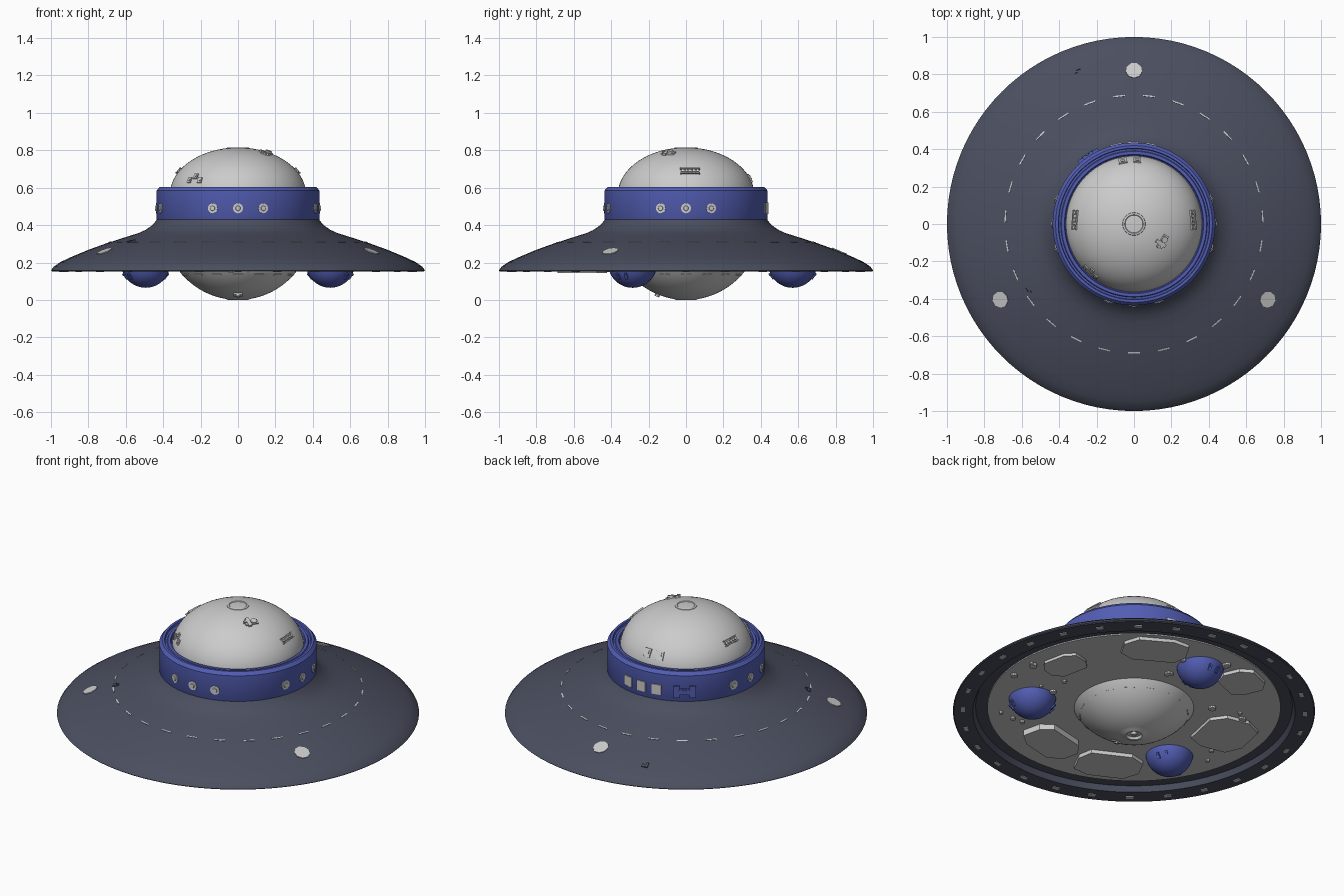
import bpy, bmesh, math, random
from mathutils import Vector, Matrix

if "Cube" in bpy.data.objects:
    bpy.data.objects.remove(bpy.data.objects["Cube"])

random.seed(4)
rad = math.radians


def material(name, color):
    m = bpy.data.materials.new(name)
    m.diffuse_color = (*color, 1)
    m.use_nodes = True
    m.node_tree.nodes["Principled BSDF"].inputs["Base Color"].default_value = m.diffuse_color
    return m


HULL = material("dark_slate", (0.07, 0.078, 0.115))
BLUE = material("blue", (0.085, 0.11, 0.45))


def finish(bm, name, mat=None, angle=35):
    bmesh.ops.recalc_face_normals(bm, faces=bm.faces)
    me = bpy.data.meshes.new(name)
    bm.to_mesh(me)
    bm.free()
    ob = bpy.data.objects.new(name, me)
    bpy.context.collection.objects.link(ob)
    if mat:
        me.materials.append(mat)
    bpy.ops.object.select_all(action='DESELECT')
    ob.select_set(True)
    bpy.context.view_layer.objects.active = ob
    bpy.ops.object.shade_smooth_by_angle(angle=rad(angle))
    return ob


def lathe(name, prof, mat=None, n=96, closed=False):
    """Revolve (radius, z) points about z; radius 0 becomes a pole."""
    bm = bmesh.new()
    rings = []
    for r, z in prof:
        if r == 0:
            rings.append([bm.verts.new((0, 0, z))] * n)
        else:
            rings.append([bm.verts.new((r * math.cos(2 * math.pi * i / n),
                                        r * math.sin(2 * math.pi * i / n), z)) for i in range(n)])
    pairs = list(zip(rings, rings[1:]))
    if closed:
        pairs.append((rings[-1], rings[0]))
    for a, b in pairs:
        for i in range(n):
            j = (i + 1) % n
            bm.faces.new(dict.fromkeys((a[i], a[j], b[j], b[i])))
    return finish(bm, name, mat)


def frame(pos, normal, az):
    """Local x = tangent, y = up the surface, z = outward normal."""
    z = Vector(normal).normalized()
    x = Vector((-math.sin(az), math.cos(az), 0))
    y = z.cross(x).normalized()
    m = Matrix((x, y, z)).transposed().to_4x4()
    m.translation = pos
    return m


def box(bm, m, size, off=(0, 0, 0)):
    bmesh.ops.create_cube(bm, size=1, matrix=m @ Matrix.Translation(off) @ Matrix.Diagonal((*size, 1)))


def disc(bm, m, r, depth, n=16, off=(0, 0, 0), r2=None):
    bmesh.ops.create_cone(bm, cap_ends=True, segments=n, radius1=r, radius2=r if r2 is None else r2,
                          depth=depth, matrix=m @ Matrix.Translation(off))


# Surface frames for placing details
TOP = [(1.0, .158), (.985, .178), (.95, .202), (.9, .226), (.8, .268), (.7, .304), (.6, .336),
       (.53, .358), (.495, .374), (.465, .395), (.445, .415), (.43, .435)]


def on_hull(r, deg):
    az = rad(deg)
    for (r1, z1), (r0, z0) in zip(TOP, TOP[1:]):
        if r0 <= r <= r1:
            s = (z0 - z1) / (r1 - r0)
            z = z1 + s * (r1 - r)
            break
    c, sn = math.cos(az), math.sin(az)
    return frame((r * c, r * sn, z), (s * c, s * sn, 1), az)


def on_band(deg, z):
    c, s = math.cos(rad(deg)), math.sin(rad(deg))
    return frame((.435 * c, .435 * s, z), (c, s, 0), rad(deg))


DA, DB, DZ = .365, .255, .56


def on_dome(deg, z):
    t = (z - DZ) / DB
    r = DA * math.sqrt(1 - t * t)
    c, s = math.cos(rad(deg)), math.sin(rad(deg))
    k = r / DA ** 2
    return frame((r * c, r * s, z), (k * c, k * s, t / DB), rad(deg))


def on_belly(deg, z):
    r = math.sqrt(.397 ** 2 - (z - .397) ** 2)
    c, s = math.cos(rad(deg)), math.sin(rad(deg))
    return frame((r * c, r * s, z), (r * c, r * s, z - .397), rad(deg))


# Main body
lathe("saucer_hull", [(0, .43)] + TOP[::-1] + [(.995, .153), (.89, .153), (.875, .185), (0, .185)], HULL)
lathe("underside_plate", [(0, .19), (.81, .19), (.81, .178), (0, .176)])
lathe("collar_band", [(.39, .425), (.432, .425), (.435, .43), (.435, .585), (.419, .604), (.405, .604),
                      (.402, .592), (.392, .592), (.388, .598), (.372, .598), (.368, .585), (.35, .58)],
      BLUE, closed=True)
lathe("cabin_dome", [(0, .57)] + [(DA * math.cos(a), DZ + DB * math.sin(a))
                                  for a in [rad(2.5 + i * 87.5 / 20) for i in range(20)]] + [(0, DZ + DB)])
lathe("dome_cap_ring", [(.064, .805), (.06, .814), (.05, .816), (.045, .811), (.045, .80), (.064, .798)], n=32, closed=True)
lathe("belly_dome", [(0, .2)] + [(.397 * math.sin(a), .397 - .397 * math.cos(a))
                                 for a in [rad(59 - i * 50 / 14) for i in range(15)]]
      + [(.056, .001), (.045, 0), (.038, .014), (.018, .016), (.014, .004), (0, .003)])

# Landing pods, with small fittings, under the hull
for i, deg in enumerate((90, 210, 330)):
    px, py = .57 * math.cos(rad(deg)), .57 * math.sin(rad(deg))
    bm = bmesh.new()
    bmesh.ops.create_uvsphere(bm, u_segments=32, v_segments=20, radius=.132,
                              matrix=Matrix.Translation((px, py, .197)))
    bmesh.ops.bisect_plane(bm, geom=bm.verts[:] + bm.edges[:] + bm.faces[:], plane_co=(0, 0, .2),
                           plane_no=(0, 0, 1), clear_outer=True)
    bmesh.ops.holes_fill(bm, edges=[e for e in bm.edges if e.is_boundary])
    finish(bm, f"landing_pod_{i + 1}", BLUE)
    bm = bmesh.new()
    for d in (-12, 12):
        for side in (0, 180):
            a = rad(deg + side + d)
            n = Vector((math.cos(a) * .83, math.sin(a) * .83, -.56))
            m = frame(Vector((px, py, .197)) + n * .132, n, a)
            box(bm, m, (.016, .024, .012))
            disc(bm, m, .008, .018, 10, (0, .018, 0))
    finish(bm, f"pod_fittings_{i + 1}", BLUE)

# Hull lamps and dashed seam
bm = bmesh.new()
for deg in (90, 209.5, 330.5):
    disc(bm, on_hull(.82, deg), .044, .008, 9)
finish(bm, "hull_lamps")
bm = bmesh.new()
for i in range(27):
    box(bm, on_hull(.688, 270 + i * 360 / 27), (.062, .007, .005))
finish(bm, "hull_seam_dashes")
bm = bmesh.new()
for r, deg in ((.68, 212), (.885, 110)):
    m = on_hull(r, deg)
    box(bm, m, (.03, .02, .012))
    box(bm, m, (.012, .035, .014), (.014, .006, 0))
finish(bm, "hull_fittings", HULL)

# Collar windows: round on three sides, square at the back
bm = bmesh.new()
for side in (0, 180, 270):
    for d in (-18, 0, 18):
        m = on_band(side + d, .49)
        disc(bm, m, .027, .008, 12)
        disc(bm, m, .018, .012, 12, (0, 0, .002), .012)
for deg in (78, 90.5, 103):
    box(bm, on_band(deg, .49), (.058, .06, .01))
finish(bm, "collar_windows")
bm = bmesh.new()
m = on_band(124, .49)
box(bm, m, (.11, .035, .02))
for s in (-1, 1):
    box(bm, m, (.035, .07, .024), (s * .045, 0, 0))
    disc(bm, m, .014, .034, 12, (s * .02, .005, 0))
finish(bm, "collar_machinery", BLUE)

# Dome fittings: side vents, back hatches, antenna block, front-left latches
bm = bmesh.new()
for deg in (4, 176):
    m = on_dome(deg, .688)
    for s in (-1, 1):
        box(bm, m, (.105, .006, .016), (0, s * .015, 0))
    for k in range(-2, 3):
        disc(bm, m, .009, .014, 10, (k * .02, 0, 0))
finish(bm, "dome_vents")
bm = bmesh.new()
for deg, w in ((100, .045), (87, .04)):
    m = on_dome(deg, .65)
    box(bm, m, (w, .05, .01))
    box(bm, m, (w * .5, .022, .018), (0, .005, 0))
for deg, z in ((222, .64), (234, .64), (228, .66)):
    m = on_dome(deg, z)
    box(bm, m, (.026, .03, .012))
    disc(bm, m, .009, .02, 10)
finish(bm, "dome_hatches")
bm = bmesh.new()
m = on_dome(-31, .782)
box(bm, m, (.075, .03, .014))
box(bm, m, (.02, .06, .02), (-.015, .005, 0))
disc(bm, m, .017, .034, 12, (.012, 0, 0))
disc(bm, m, .009, .03, 10, (-.035, .008, 0))
finish(bm, "dome_antenna_block")

# Belly fittings
bm = bmesh.new()
for i in range(16):
    box(bm, on_belly(i * 22.5, .135), (.055, .006, .005))
m = on_belly(270, .03)
box(bm, m, (.05, .03, .012))
disc(bm, m, .012, .026, 12)
finish(bm, "belly_fittings")

# Underside armour slabs: (radius, angle, width, depth, bottom z)
bm = bmesh.new()
for r, deg, w, d, z in ((.67, 60, .36, .22, .158), (.67, 113, .24, .22, .158), (.57, 168, .34, .3, .158),
                        (.62, 243, .36, .24, .155), (.57, 283, .34, .22, .143), (.62, 12, .24, .18, .162)):
    c, s = math.cos(rad(deg)), math.sin(rad(deg))
    m = frame((r * c, r * s, z), (0, 0, -1), rad(deg))
    out = [(-.5, -.25), (-.3, -.5), (.35, -.5), (.5, -.2), (.5, .3), (.25, .5), (-.3, .5), (-.5, .2)]
    f = bm.faces.new([bm.verts.new(m @ Vector((x * w, y * d, 0))) for x, y in out])
    ext = bmesh.ops.extrude_face_region(bm, geom=[f])
    vs = [v for v in ext["geom"] if isinstance(v, bmesh.types.BMVert)]
    for v in vs:
        v.co.z = .185
finish(bm, "underside_slabs")

# Small round studs scattered over the underside plate
bm = bmesh.new()
for base, count in ((85, 9), (140, 4), (200, 5), (315, 4), (355, 6)):
    for _ in range(count):
        a, r = rad(base + random.uniform(-14, 14)), random.uniform(.4, .77)
        disc(bm, Matrix.Translation((r * math.cos(a), r * math.sin(a), .173)),
             random.uniform(.01, .022), .018, 10)
finish(bm, "underside_studs")

# Rim lamps under the edge
bm = bmesh.new()
for i in range(28):
    a = rad(i * 360 / 28)
    box(bm, frame((.945 * math.cos(a), .945 * math.sin(a), .153), (0, 0, -1), a), (.04, .022, .008))
finish(bm, "rim_lamps")
